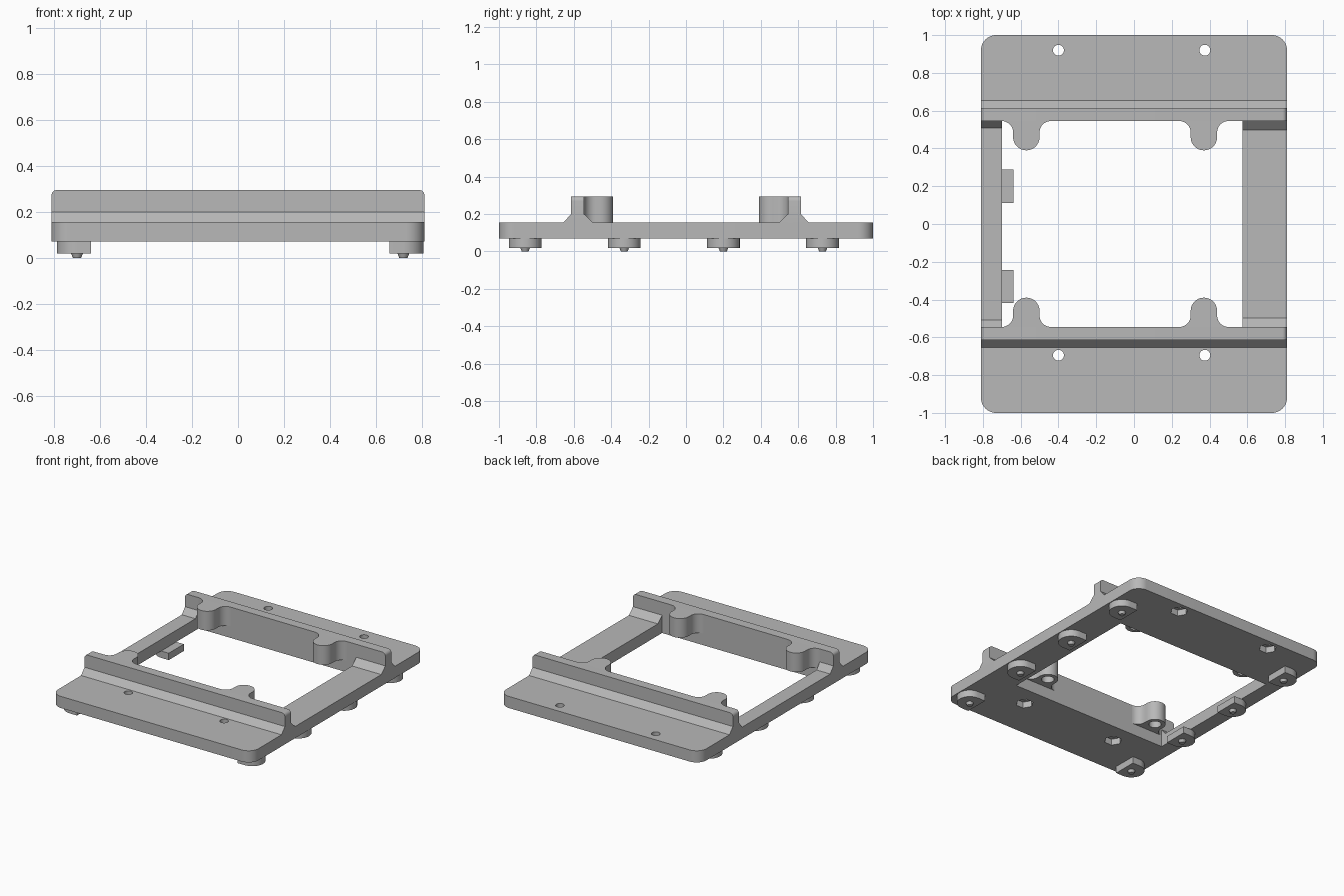
import bpy, bmesh, math
from mathutils import Vector

if "Cube" in bpy.data.objects:
    bpy.data.objects.remove(bpy.data.objects["Cube"])

grey = bpy.data.materials.new("plain grey")
grey.use_nodes = True
grey.diffuse_color = (0.48, 0.48, 0.48, 1)
grey.node_tree.nodes["Principled BSDF"].inputs["Base Color"].default_value = grey.diffuse_color

W, BOTTOM, TOP, HIGH = 0.81, 0.07, 0.155, 0.295   # half width and levels
WALL_IN, WALL_OUT = 0.545, 0.615


def arc(cx, cy, r, a0, a1, n=12):
    angles = [math.radians(a0 + (a1 - a0) * i / n) for i in range(n + 1)]
    return [(cx + r * math.cos(a), cy + r * math.sin(a)) for a in angles]


def prism(name, outline, lo, hi, axis="z"):
    """Extrude a 2D outline along an axis: z uses (x, y), y uses (x, z), x uses (y, z)."""
    place = {"z": lambda p, t: (p[0], p[1], t),
             "y": lambda p, t: (p[0], t, p[1]),
             "x": lambda p, t: (t, p[0], p[1])}[axis]
    bm = bmesh.new()
    face = bm.faces.new([bm.verts.new(place(p, lo)) for p in outline])
    new = bmesh.ops.extrude_face_region(bm, geom=[face])["geom"]
    bmesh.ops.translate(bm, verts=[v for v in new if isinstance(v, bmesh.types.BMVert)],
                        vec=Vector(place((0, 0), hi - lo)))
    bmesh.ops.recalc_face_normals(bm, faces=bm.faces)
    return finish(name, bm)


def finish(name, bm):
    mesh = bpy.data.meshes.new(name)
    bm.to_mesh(mesh)
    bm.free()
    mesh.materials.append(grey)
    obj = bpy.data.objects.new(name, mesh)
    bpy.context.collection.objects.link(obj)
    return obj


def cut(obj, cutter):
    bpy.context.view_layer.objects.active = obj
    mod = obj.modifiers.new("cut", "BOOLEAN")
    mod.operation, mod.solver, mod.object = "DIFFERENCE", "EXACT", cutter
    bpy.ops.object.modifier_apply(modifier=mod.name)
    bpy.data.objects.remove(cutter)


# Base frame: rounded plate with a rectangular opening
R = 0.08
outline = (arc(W - R, 1 - R, R, 0, 90) + arc(R - W, 1 - R, R, 90, 180)
           + arc(R - W, R - 1, R, 180, 270) + arc(W - R, R - 1, R, 270, 360))
frame = prism("base_frame", outline, BOTTOM, TOP)
opening = [(-0.70, -WALL_IN), (0.575, -WALL_IN), (0.575, WALL_IN), (-0.70, WALL_IN)]
cut(frame, prism("opening_cutter", opening, 0, 0.5))

# Screw holes with hexagonal pockets underneath
for x in (-0.4, 0.375):
    for y in (-0.695, 0.92):
        cut(frame, prism("hole_cutter", arc(x, y, 0.029, 0, 345, 23), 0, 0.5))
        cut(frame, prism("pocket_cutter", arc(x, y, 0.06, 0, 300, 5), 0, 0.115))

for side, s in (("front", -1), ("back", 1)):
    # Upright wall with rounded upper ends
    c = 0.025
    wall = ([(-W, TOP), (W, TOP)] + arc(W - c, HIGH - c, c, 0, 90, 6)
            + arc(c - W, HIGH - c, c, 90, 180, 6))
    prism(side + "_wall", wall, *sorted((s * WALL_IN, s * WALL_OUT)), axis="y")

    # Sloped fillets along the foot of the wall
    def wedge(name, y0, y1, x0, x1):
        prism(name, [(s * y0, TOP), (s * y1, TOP), (s * y0, 0.2)], x0, x1, "x")
    wedge(side + "_outer_slope", WALL_OUT, 0.655, -W, W)
    wedge(side + "_left_gusset", WALL_IN, 0.497, 0.575, W)
    wedge(side + "_right_gusset", WALL_IN, 0.508, -W, -0.70)

    # Rounded screw lugs on the inside of the wall
    for label, x in (("right", -0.57), ("left", 0.37)):
        r, f, tip = 0.07, 0.06, 0.46
        pts = (arc(x - r - f, WALL_IN - f, f, 90, 0, 8) + arc(x, tip, r, 180, 360, 20)
               + arc(x + r + f, WALL_IN - f, f, 180, 90, 8))
        lug = prism(f"{side}_{label}_lug", [(px, s * py) for px, py in pts], TOP, HIGH)
        cut(lug, prism("lug_cutter", arc(x, s * tip, 0.042, 0, 345, 23), 0, 0.255))

# Feet: flat inside, round outside, each with a small tapered pin
for label, s, cx in (("left", 1, 0.718), ("right", -1, -0.699)):
    for i, y in enumerate((-0.86, -0.33, 0.2, 0.73)):
        r = 0.0875
        pts = [(-0.06, r), (-0.06, -r)] + arc(0, 0, r, -90, 90, 20)
        prism(f"{label}_foot_{i + 1}", [(cx + s * px, y + py) for px, py in pts], 0.02, BOTTOM)
        bm = bmesh.new()
        bmesh.ops.create_cone(bm, cap_ends=True, segments=20, radius1=0.018, radius2=0.026, depth=0.02)
        bmesh.ops.translate(bm, verts=bm.verts, vec=(cx, y, 0.01))
        finish(f"{label}_pin_{i + 1}", bm)

# Smooth the round parts while keeping edges sharp
bpy.ops.object.select_all(action="DESELECT")
for obj in bpy.context.collection.objects:
    if obj.type == "MESH":
        obj.select_set(True)
        bpy.context.view_layer.objects.active = obj
bpy.ops.object.shade_smooth_by_angle(angle=math.radians(30))
